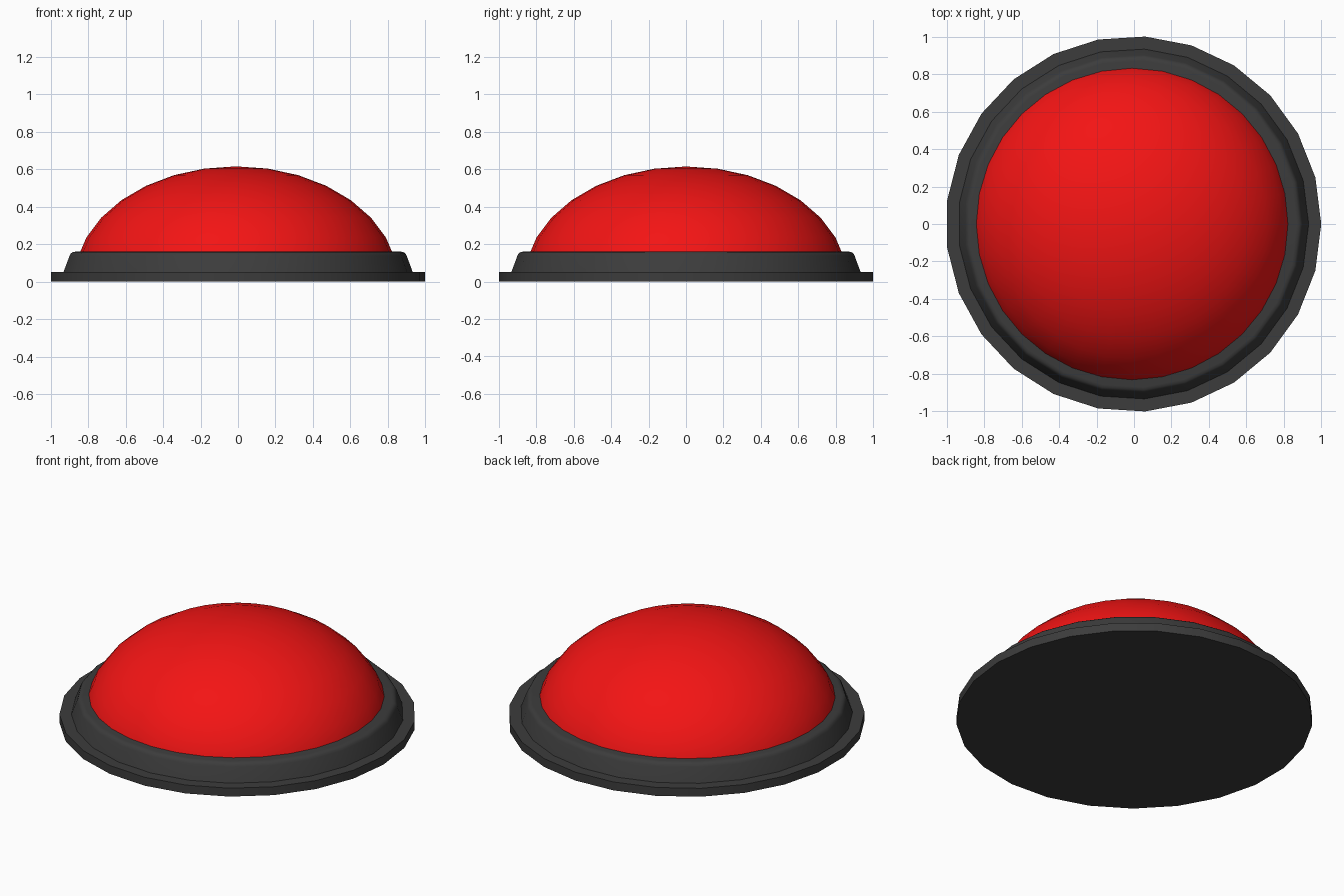
import bpy, bmesh, math

if "Cube" in bpy.data.objects:
    bpy.data.objects.remove(bpy.data.objects["Cube"])


def material(name, color):
    m = bpy.data.materials.new(name)
    m.diffuse_color = color
    m.use_nodes = True
    m.node_tree.nodes["Principled BSDF"].inputs["Base Color"].default_value = m.diffuse_color
    return m


def finish(bm, name, mat, angle):
    bmesh.ops.recalc_face_normals(bm, faces=bm.faces)
    me = bpy.data.meshes.new(name)
    bm.to_mesh(me)
    bm.free()
    ob = bpy.data.objects.new(name, me)
    bpy.context.collection.objects.link(ob)
    me.materials.append(mat)
    bpy.ops.object.select_all(action='DESELECT')
    ob.select_set(True)
    bpy.context.view_layer.objects.active = ob
    bpy.ops.object.shade_smooth_by_angle(angle=math.radians(angle))
    return ob


# Housing: 25-sided flange with a sloped, rounded collar
SIDES = 25
profile = [(1.002, 0), (1.002, 0.052), (0.935, 0.052), (0.903, 0.138),
           (0.897, 0.149), (0.887, 0.157), (0.872, 0.16)]
bm = bmesh.new()
rings = [[bm.verts.new((r * math.cos(2 * math.pi * i / SIDES) - 0.003,
                        r * math.sin(2 * math.pi * i / SIDES), z))
          for i in range(SIDES)] for r, z in profile]
for a, b in zip(rings, rings[1:]):
    for i in range(SIDES):
        j = (i + 1) % SIDES
        bm.faces.new((a[i], a[j], b[j], b[i]))
bm.faces.new(rings[0][::-1])
bm.faces.new(rings[-1])
finish(bm, "housing", material("dark_plastic", (0.045, 0.045, 0.045, 1)), 35)

# Button dome: upper half of a flattened sphere
bm = bmesh.new()
bmesh.ops.create_uvsphere(bm, u_segments=32, v_segments=16, radius=1)
bmesh.ops.delete(bm, geom=[v for v in bm.verts if v.co.z < -0.01], context='VERTS')
for v in bm.verts:
    v.co = (v.co.x * 0.865 - 0.01, v.co.y * 0.865, v.co.z * 0.615)
dome = finish(bm, "button_dome", material("red_plastic", (0.9, 0.007, 0.007, 1)), 35)
# Keep the open dome facing outward
if max(dome.data.polygons, key=lambda p: p.center.z).normal.z < 0:
    dome.data.flip_normals()
